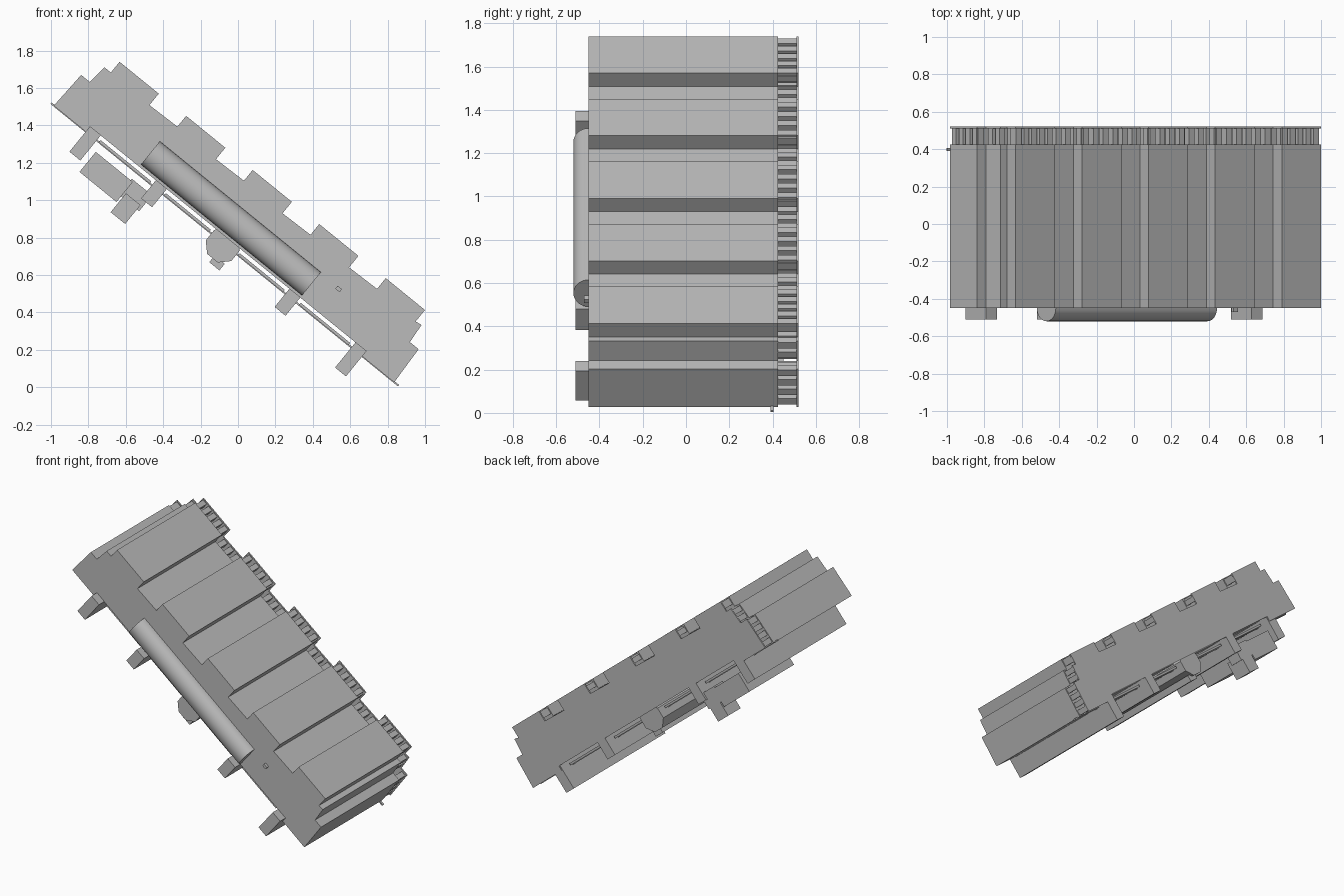
import bpy, bmesh, math
from mathutils import Vector

cube = bpy.data.objects.get("Cube")
if cube:
    bpy.data.objects.remove(cube, do_unlink=True)

grey = bpy.data.materials.new("plain grey")
grey.use_nodes = True
grey.diffuse_color = (0.5, 0.5, 0.5, 1)
grey.node_tree.nodes["Principled BSDF"].inputs["Base Color"].default_value = (0.5, 0.5, 0.5, 1)

# Slanted frame: u runs down the slope, v is square to it
ANGLE = math.radians(39.1)
LENGTH = 2.345
BLOCK, PITCH, FIRST = 0.27, 0.4585, 0.125


def place(u, v, y):
    c, s = math.cos(ANGLE), math.sin(ANGLE)
    return Vector((-0.985 + u * c + v * s, y, 1.505 - u * s + v * c))


def prism(bm, profile, y0, y1):
    front = [bm.verts.new(place(u, v, y0)) for u, v in profile]
    back = [bm.verts.new(place(u, v, y1)) for u, v in profile]
    bm.faces.new(front)
    bm.faces.new(back[::-1])
    for i in range(len(front)):
        j = (i + 1) % len(front)
        bm.faces.new((front[j], front[i], back[i], back[j]))


def rect(u0, u1, v0, v1):
    return [(u0, v0), (u1, v0), (u1, v1), (u0, v1)]


def build(name, parts, smooth=False):
    bm = bmesh.new()
    for profile, y0, y1 in parts:
        prism(bm, profile, y0, y1)
    bmesh.ops.recalc_face_normals(bm, faces=bm.faces)
    mesh = bpy.data.meshes.new(name)
    bm.to_mesh(mesh)
    bm.free()
    mesh.materials.append(grey)
    obj = bpy.data.objects.new(name, mesh)
    bpy.context.collection.objects.link(obj)
    if smooth:
        bpy.ops.object.select_all(action='DESELECT')
        obj.select_set(True)
        bpy.context.view_layer.objects.active = obj
        bpy.ops.object.shade_smooth_by_angle(angle=math.radians(35))
    return obj


# Outline: stepped ends, five raised blocks, shallow recess underneath
end = [(0.29, 0.035), (0.29, 0), (0, 0), (0.01, 0.22), (0.07, 0.22), (0.08, 0.33), (0.125, 0.33)]
outline = list(end)
for i in range(5):
    a = FIRST + i * PITCH
    b = a + BLOCK
    outline += [(a, 0.33), (a, 0.404), (b, 0.404), (b, 0.325)]
outline = [p for i, p in enumerate(outline) if p != outline[i - 1]]
outline += [(LENGTH - u, v) for u, v in reversed(end[:-1])]

build("main_body", [(outline, -0.45, 0.425)])
build("back_plate", [(outline, 0.51, 0.52)])

# Small posts around the rim between body and back plate
posts = []
for i, start in enumerate(outline):
    p = Vector(start)
    q = Vector(outline[(i + 1) % len(outline)])
    edge = q - p
    if edge.length < 0.06:
        continue
    d = edge.normalized()
    inward = Vector((d.y, -d.x)) * 0.025
    count = max(1, round(edge.length / 0.06))
    for k in range(count):
        c = p + edge * (k + 0.5) / count + inward
        posts.append((rect(c.x - 0.018, c.x + 0.018, c.y - 0.018, c.y + 0.018), 0.42, 0.515))
build("rim_posts", posts)

# Rounded cover on the front face
cover = []
for k in range(17):
    t = math.pi * k / 16
    cover.append((0.13 - 0.08 * math.cos(t), -0.45 - 0.07 * math.sin(t)))
bm = bmesh.new()
rings = [[bm.verts.new(place(u, v, y)) for v, y in cover] for u in (0.56, 1.67)]
for ring in rings:
    bm.faces.new(ring)
for k in range(len(cover)):
    j = (k + 1) % len(cover)
    bm.faces.new((rings[0][k], rings[0][j], rings[1][j], rings[1][k]))
bmesh.ops.recalc_face_normals(bm, faces=bm.faces)
mesh = bpy.data.meshes.new("front_cover")
bm.to_mesh(mesh)
bm.free()
mesh.materials.append(grey)
front_cover = bpy.data.objects.new("front_cover", mesh)
bpy.context.collection.objects.link(front_cover)
bpy.ops.object.select_all(action='DESELECT')
front_cover.select_set(True)
bpy.context.view_layer.objects.active = front_cover
bpy.ops.object.shade_smooth_by_angle(angle=math.radians(35))

build("front_nub", [(rect(1.785, 1.815, 0.19, 0.21), -0.47, -0.44)])

# Cross beams under the body, mirrored about the middle
beams = []
for u, low in ((0.2575, -0.138), (0.7125, -0.09)):
    for c in (u, LENGTH - u):
        beams.append((rect(c - 0.0375, c + 0.0375, low, 0.037), -0.51, 0.515))
build("cross_beams", beams)

# Middle tube with a key along its underside
mid = LENGTH / 2
tube = [(mid + 0.095 * math.cos(math.pi * (k + 0.5) / 4),
         -0.01 + 0.095 * math.sin(math.pi * (k + 0.5) / 4)) for k in range(8)]
build("middle_tube", [(tube, -0.43, 0.5), (rect(mid, mid + 0.07, -0.125, -0.08), -0.4, 0.48)])

# Thin belly panels inside the recess
gaps = [(0.31, 0.66), (0.76, 1.07), (1.27, 1.58), (1.69, 2.03)]
build("belly_panels", [(rect(a, b, 0.0, 0.015), -0.42, 0.45) for a, b in gaps])

# Hanging box near the upper end, with its bracket
build("hanging_box", [(rect(0.33, 0.585, -0.188, -0.05), 0.0, 0.5)])
build("box_bracket", [
    (rect(0.595, 0.695, -0.25, -0.12), 0.36, 0.5),
    (rect(0.57, 0.71, -0.15, -0.04), 0.4, 0.5),
])

# Thin rod along the lower rear edge
build("edge_rod", [(rect(-0.02, LENGTH + 0.03, -0.004, 0.006), 0.39, 0.405)])
